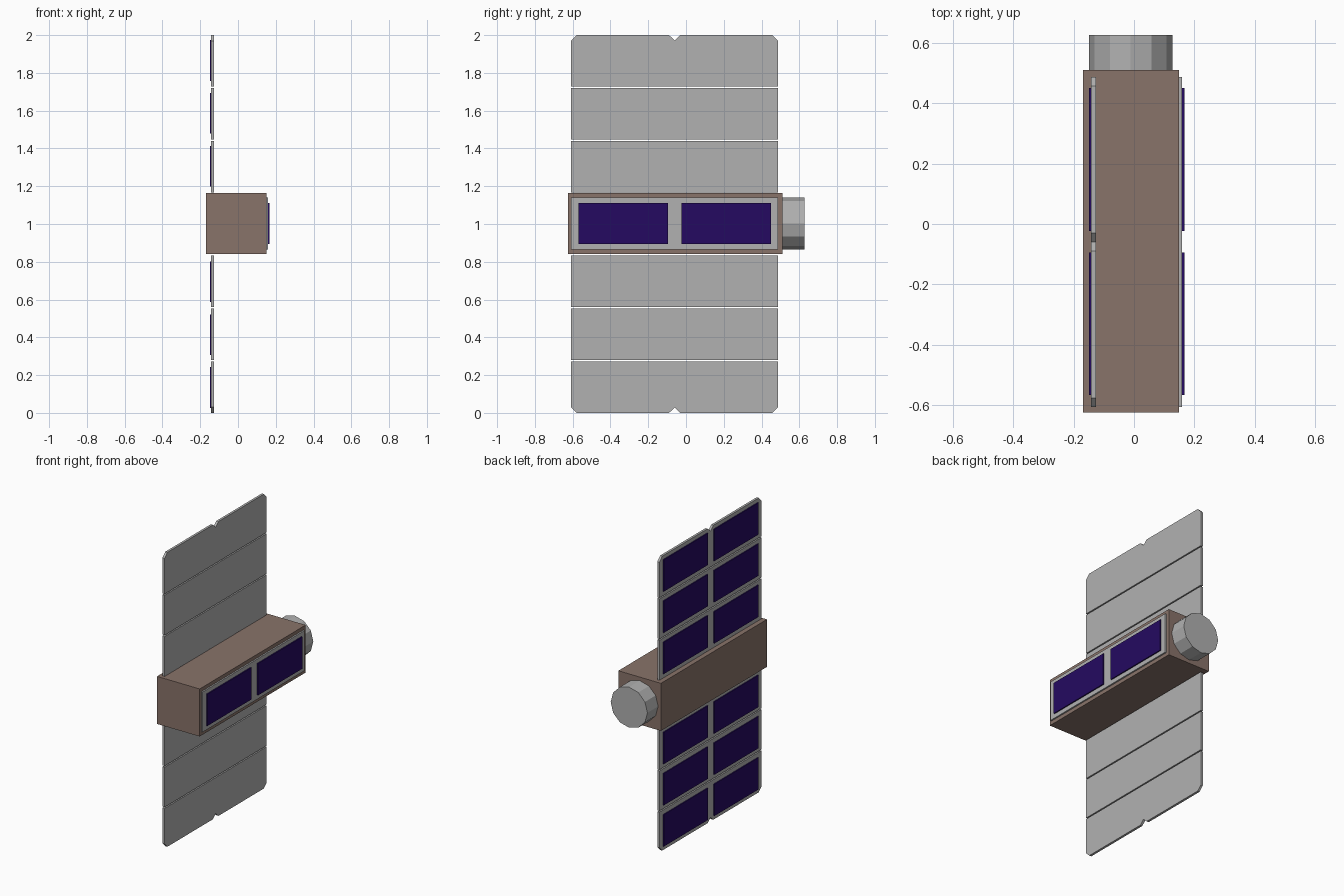
import bpy, bmesh, math
from mathutils import Matrix

if "Cube" in bpy.data.objects:
    bpy.data.objects.remove(bpy.data.objects["Cube"])


def material(name, rgb):
    m = bpy.data.materials.new(name)
    m.diffuse_color = (*rgb, 1)
    m.use_nodes = True
    m.node_tree.nodes["Principled BSDF"].inputs["Base Color"].default_value = m.diffuse_color
    return m


BROWN = material("body_brown", (0.25, 0.172, 0.143))
BLUE = material("cell_violet", (0.018, 0.003, 0.12))
GREY = material("panel_grey", (0.44, 0.44, 0.44))
MID_Y, MID_Z = -0.06, 1.0


def slab(name, profile, x0, x1, mat=GREY):
    """Extrude a (y, z) outline along x from x0 to x1."""
    bm = bmesh.new()
    face = bm.faces.new([bm.verts.new((x0, y, z)) for y, z in profile])
    ext = bmesh.ops.extrude_face_region(bm, geom=[face])["geom"]
    verts = [v for v in ext if isinstance(v, bmesh.types.BMVert)]
    bmesh.ops.translate(bm, verts=verts, vec=(x1 - x0, 0, 0))
    bmesh.ops.recalc_face_normals(bm, faces=bm.faces)
    mesh = bpy.data.meshes.new(name)
    bm.to_mesh(mesh)
    bm.free()
    ob = bpy.data.objects.new(name, mesh)
    bpy.context.collection.objects.link(ob)
    mesh.materials.append(mat)
    return ob


def rect(y0, y1, z0, z1):
    return [(y0, z0), (y1, z0), (y1, z1), (y0, z1)]


def cells(name, x0, x1, z0, z1):
    """A pair of solar cells side by side."""
    for tag, y0 in (("left", MID_Y - 0.508), ("right", MID_Y + 0.037)):
        slab(f"{name}_{tag}", rect(y0, y0 + 0.474, z0, z1), x0, x1, BLUE)


# Body
slab("body", rect(-0.626, 0.512, 0.841, 1.164), -0.17, 0.15, BROWN)

# Round end cap, twelve flat sides
bpy.ops.mesh.primitive_cylinder_add(vertices=12, radius=0.138, depth=0.125)
cap = bpy.context.object
cap.name = "end_cap"
cap.data.materials.append(GREY)
cap.data.transform(Matrix.Translation((-0.011, 0.5645, 1.002))
                   @ Matrix.Rotation(math.pi / 2, 4, 'X')
                   @ Matrix.Rotation(math.pi / 2, 4, 'Z'))

# Solar panel fixed to the body
Y0, Y1 = MID_Y - 0.548, MID_Y + 0.548
slab("body_panel", rect(Y0, Y1, 0.866, 1.139), 0.148, 0.16)
cells("body_cell", 0.156, 0.168, 0.895, 1.111)

# Folding wing panels, mirrored above and below the body
for wing, s in (("upper", 1), ("lower", -1)):
    for i in range(3):
        a = 0.168 + 0.28 * i
        b = a + 0.272
        outline = rect(Y0, Y1, a, b)[:2]
        if i == 2:  # tip with clipped corners and a centre notch
            outline += [(Y1, b - 0.03), (Y1 - 0.03, b), (MID_Y + 0.03, b),
                        (MID_Y, b - 0.028), (MID_Y - 0.03, b),
                        (Y0 + 0.03, b), (Y0, b - 0.03)]
        else:
            outline += [(Y1, b), (Y0, b)]
        slab(f"{wing}_wing_panel_{i + 1}",
             [(y, MID_Z + s * z) for y, z in outline], -0.142, -0.126)
        zs = sorted((MID_Z + s * (a + 0.03), MID_Z + s * (a + 0.246)))
        cells(f"{wing}_wing_cell_{i + 1}", -0.149, -0.138, *zs)
